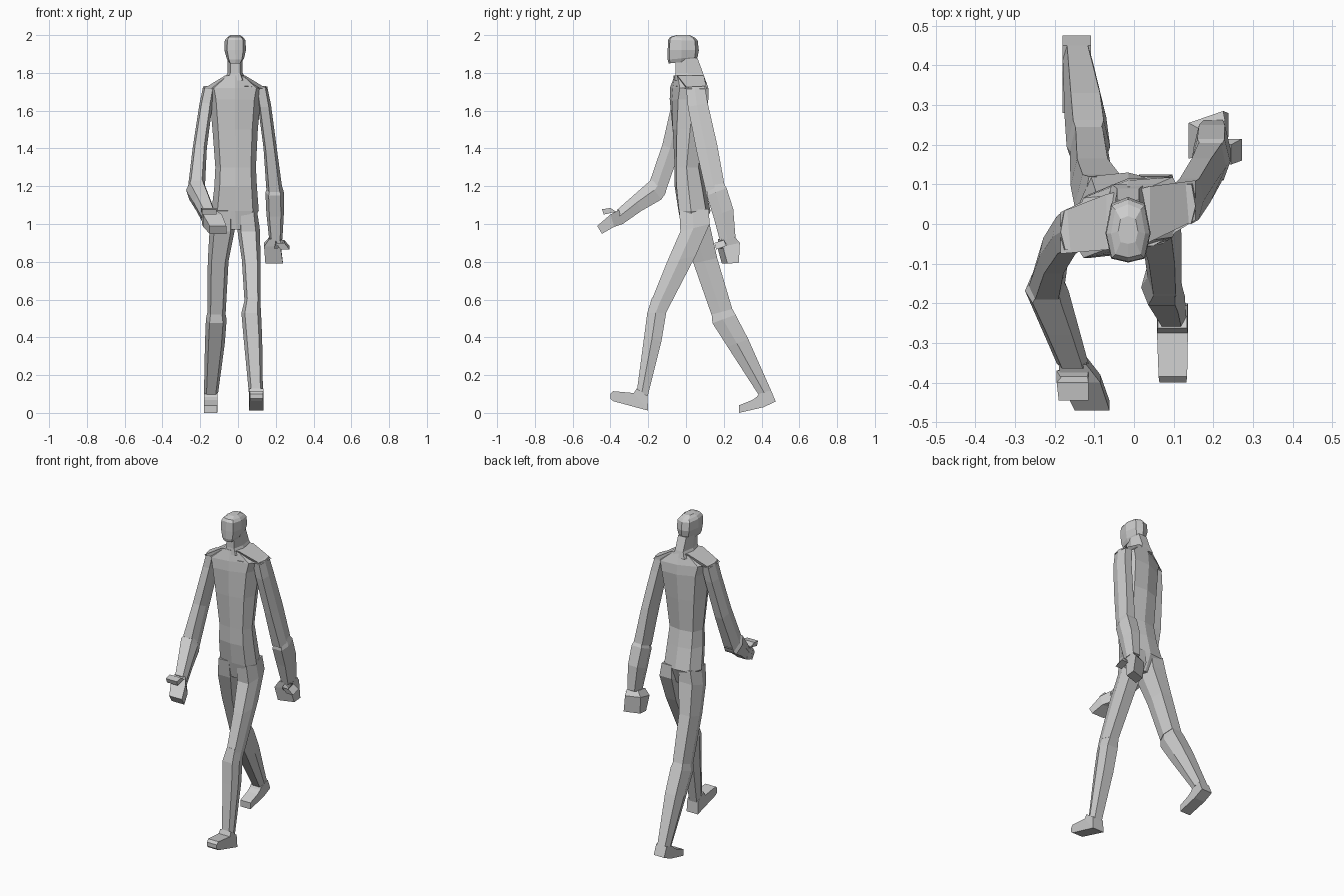
import bpy, bmesh

skin = bpy.data.materials.new("plain grey")
skin.diffuse_color = (0.6, 0.6, 0.6, 1)

# Cross-sections: u runs across the width (-1..1), v from front (0) to back (1)
HEX = [(-.65, 0), (.65, 0), (1, .45), (.7, 1), (-.7, 1), (-1, .45)]
BOX = [(-1, 0), (1, 0), (1, 1), (-1, 1)]
CHEST = [(-.75, .06), (0, 0), (.75, .06), (1, .45), (.75, .9), (0, 1), (-.75, .9), (-1, .45)]


def loft(name, profile, rings):
    """Ring: x min, x max, front y, front z, back y, back z, optional twist in y."""
    bm = bmesh.new()
    loops = []
    for x0, x1, yf, zf, yb, zb, *twist in rings:
        cx, hw = (x0 + x1) / 2, (x1 - x0) / 2
        t = twist[0] if twist else 0
        loops.append([bm.verts.new((cx + hw * u, yf + (yb - yf) * v + t * u, zf + (zb - zf) * v))
                      for u, v in profile])
    n = len(profile)
    for a, b in zip(loops, loops[1:]):
        for i in range(n):
            j = (i + 1) % n
            bm.faces.new((a[i], a[j], b[j], b[i]))
    bm.faces.new(loops[0])
    bm.faces.new(loops[-1])
    bmesh.ops.recalc_face_normals(bm, faces=bm.faces)
    mesh = bpy.data.meshes.new(name)
    bm.to_mesh(mesh)
    bm.free()
    mesh.materials.append(skin)
    obj = bpy.data.objects.new(name, mesh)
    bpy.context.collection.objects.link(obj)
    return obj


# Torso from crotch to neck base
loft("torso", CHEST, [
    (-.07, .05, -.02, .97, .09, .97),
    (-.14, .11, -.04, 1.07, .13, 1.07, -.01),
    (-.125, .10, -.06, 1.20, .10, 1.20),
    (-.12, .095, -.06, 1.30, .08, 1.30),
    (-.135, .105, -.07, 1.50, .10, 1.50, .015),
    (-.15, .12, -.075, 1.66, .115, 1.66, .03),
    (-.165, .135, -.07, 1.72, .11, 1.72, .035),
    (-.07, .04, -.06, 1.785, .095, 1.785, .01)])

# Neck and head
loft("neck", HEX, [
    (-.075, .045, -.06, 1.76, .10, 1.76),
    (-.055, .025, -.055, 1.80, .09, 1.80),
    (-.055, .025, -.055, 1.88, .06, 1.88)])
loft("head", CHEST, [
    (-.05, .02, -.092, 1.85, .05, 1.865),
    (-.06, .032, -.097, 1.87, .062, 1.885),
    (-.072, .042, -.097, 1.92, .068, 1.92),
    (-.07, .04, -.095, 1.975, .062, 1.97),
    (-.058, .028, -.085, 1.99, .05, 1.985),
    (-.04, .01, -.05, 2.0, .02, 2.0)])

# Shoulders sloping from the neck into each arm
loft("shoulder_left", BOX, [
    (.02, .05, -.055, 1.73, .09, 1.73),
    (.02, .155, .0, 1.715, .10, 1.715, .01),
    (.0, .04, -.05, 1.785, .09, 1.785, .005)])
loft("shoulder_right", BOX, [
    (-.08, -.05, -.065, 1.73, .08, 1.73),
    (-.185, -.05, -.065, 1.715, .04, 1.715, .01),
    (-.07, -.03, -.06, 1.785, .08, 1.785, .005)])

# Arm swung forward
loft("upper_arm_right", HEX, [
    (-.185, -.12, -.065, 1.73, .035, 1.725),
    (-.205, -.135, -.075, 1.64, .02, 1.62),
    (-.24, -.165, -.125, 1.42, -.035, 1.38),
    (-.265, -.175, -.19, 1.23, -.115, 1.15)])
loft("forearm_right", HEX, [
    (-.25, -.18, -.165, 1.25, -.105, 1.17),
    (-.275, -.165, -.20, 1.22, -.13, 1.13),
    (-.235, -.14, -.28, 1.15, -.235, 1.07),
    (-.195, -.115, -.365, 1.075, -.335, 1.0)])
loft("hand_right", BOX, [
    (-.19, -.12, -.355, 1.075, -.335, 1.0),
    (-.185, -.085, -.40, 1.05, -.38, .985),
    (-.15, -.062, -.47, .99, -.445, .948)])
loft("thumb_right", BOX, [
    (-.17, -.12, -.37, 1.04, -.36, 1.02),
    (-.195, -.115, -.40, 1.085, -.37, 1.065),
    (-.19, -.115, -.445, 1.078, -.435, 1.05)])

# Arm swung back
loft("upper_arm_left", HEX, [
    (.09, .155, .0, 1.725, .10, 1.73),
    (.105, .175, .01, 1.62, .115, 1.64),
    (.135, .205, .055, 1.39, .165, 1.42),
    (.15, .235, .105, 1.17, .205, 1.20)])
loft("forearm_left", HEX, [
    (.16, .23, .115, 1.20, .195, 1.22),
    (.145, .243, .11, 1.15, .215, 1.19),
    (.15, .243, .145, 1.04, .25, 1.08),
    (.165, .235, .18, .91, .262, .93)])
loft("hand_left", BOX, [
    (.165, .23, .18, .92, .25, .93, .01),
    (.138, .225, .18, .88, .27, .90, .015),
    (.145, .238, .205, .79, .265, .795, .015)])
loft("thumb_left", BOX, [
    (.19, .21, .175, .87, .235, .87),
    (.20, .245, .15, .90, .20, .915),
    (.225, .272, .16, .865, .215, .885)])

# Leg stepping forward
loft("thigh_left", HEX, [
    (.0, .10, -.035, 1.07, .12, 1.08),
    (-.005, .115, -.03, .96, .125, 1.00),
    (.02, .12, -.10, .80, .05, .83),
    (.035, .12, -.185, .59, -.085, .57)])
loft("shin_left", HEX, [
    (.035, .118, -.18, .61, -.08, .58),
    (.018, .122, -.205, .53, -.105, .53),
    (.03, .128, -.222, .40, -.13, .38),
    (.058, .132, -.26, .115, -.205, .08)])
loft("foot_left", BOX, [
    (.06, .134, -.262, .13, -.205, .09),
    (.058, .136, -.275, .105, -.20, .012),
    (.062, .134, -.385, .115, -.385, .062),
    (.064, .132, -.40, .10, -.40, .075)])

# Leg trailing behind
loft("thigh_right", HEX, [
    (-.13, -.02, -.035, 1.07, .12, 1.08),
    (-.15, -.015, -.02, .96, .125, 1.00),
    (-.16, -.05, .04, .79, .165, .82),
    (-.162, -.065, .135, .52, .245, .55)])
loft("shin_right", HEX, [
    (-.16, -.07, .135, .53, .24, .56),
    (-.17, -.06, .14, .475, .262, .52),
    (-.175, -.07, .22, .35, .33, .39),
    (-.18, -.105, .385, .095, .45, .12)])
loft("foot_right", BOX, [
    (-.18, -.108, .385, .10, .45, .12),
    (-.18, -.108, .375, .085, .475, .06),
    (-.18, -.108, .35, .068, .41, .03),
    (-.18, -.11, .28, .04, .28, .0)])
